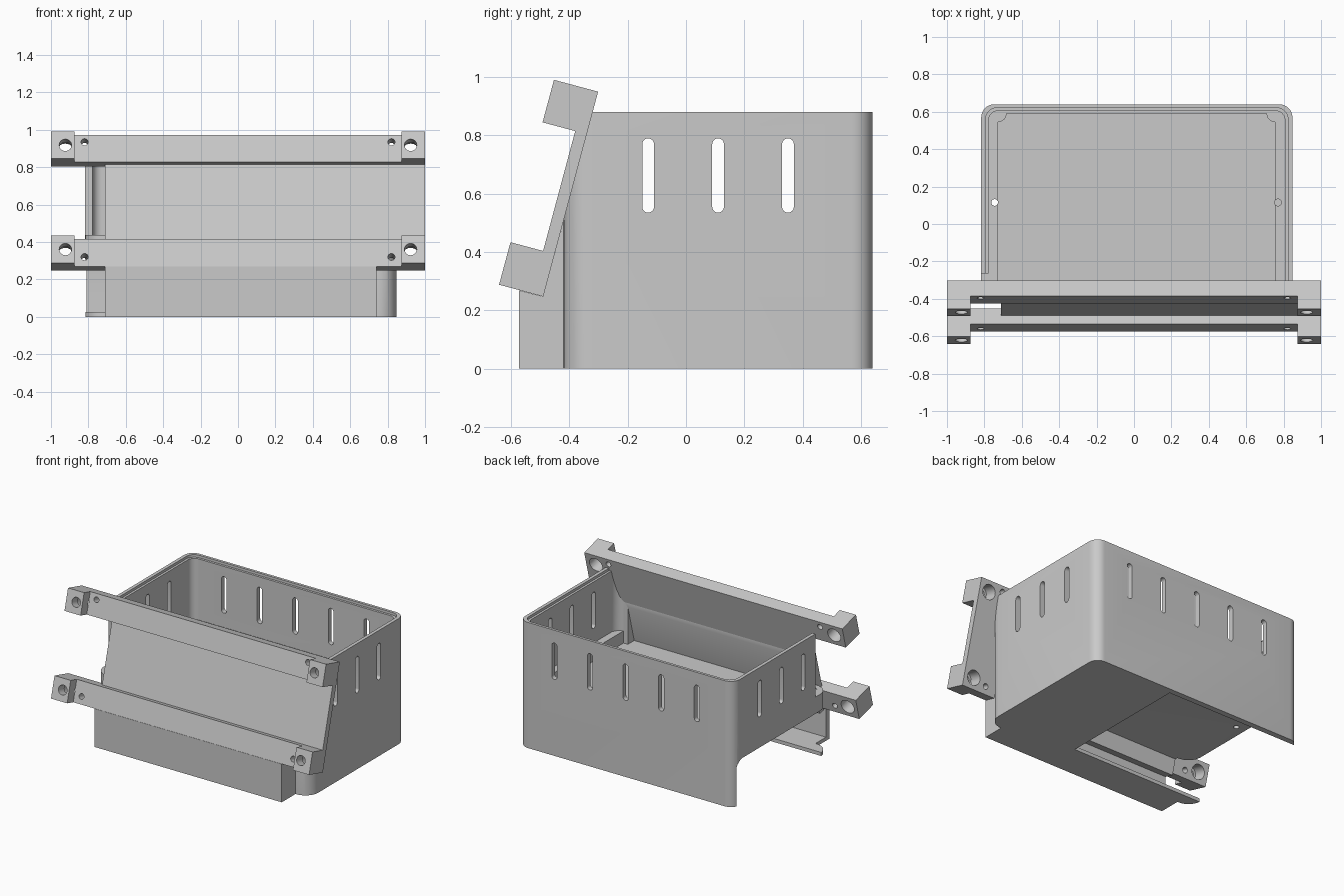
import bpy, bmesh, math
from mathutils import Matrix

if "Cube" in bpy.data.objects:
    bpy.data.objects.remove(bpy.data.objects["Cube"])

grey = bpy.data.materials.new("plain grey")
grey.diffuse_color = (0.59, 0.59, 0.59, 1)
grey.use_nodes = True
grey.node_tree.nodes["Principled BSDF"].inputs["Base Color"].default_value = grey.diffuse_color

# tilted frame of the mounting plate: x, u along the slope, n outward
S, C = math.sin(math.radians(15)), math.cos(math.radians(15))
TILT = Matrix(((1, 0, 0, 0), (0, S, -C, -0.49), (0, C, S, 0.247), (0, 0, 0, 1)))
ALONG_X = Matrix(((0, 0, 1, 0), (1, 0, 0, 0), (0, 1, 0, 0), (0, 0, 0, 1)))   # (y, z) -> x
ALONG_Y = Matrix(((1, 0, 0, 0), (0, 0, 1, 0), (0, 1, 0, 0), (0, 0, 0, 1)))   # (x, z) -> y


def prism(name, pts, depth, matrix=Matrix()):
    """Extrude a 2D outline from depth[0] to depth[1] along local z."""
    bm = bmesh.new()
    face = bm.faces.new([bm.verts.new((a, b, depth[0])) for a, b in pts])
    ext = bmesh.ops.extrude_face_region(bm, geom=[face])
    up = [g for g in ext["geom"] if isinstance(g, bmesh.types.BMVert)]
    bmesh.ops.translate(bm, verts=up, vec=(0, 0, depth[1] - depth[0]))
    bm.transform(matrix)
    bmesh.ops.recalc_face_normals(bm, faces=bm.faces)
    me = bpy.data.meshes.new(name)
    bm.to_mesh(me)
    bm.free()
    ob = bpy.data.objects.new(name, me)
    me.materials.append(grey)
    bpy.context.collection.objects.link(ob)
    return ob


def rect(x0, x1, y0, y1):
    return [(x0, y0), (x1, y0), (x1, y1), (x0, y1)]


def arc(cx, cy, r, a0, a1, n=8):
    angles = [math.radians(a0 + (a1 - a0) * i / n) for i in range(n + 1)]
    return [(cx + r * math.cos(a), cy + r * math.sin(a)) for a in angles]


def rounded(x0, x1, y0, y1, rf, rb):
    """Rectangle with front radius rf and back radius rb."""
    return (arc(x1 - rf, y0 + rf, rf, -90, 0) + arc(x1 - rb, y1 - rb, rb, 0, 90)
            + arc(x0 + rb, y1 - rb, rb, 90, 180) + arc(x0 + rf, y0 + rf, rf, 180, 270))


def disc(x, y, r, n=24):
    return arc(x, y, r, 0, 360, n)[:-1]


def boolean(ob, tool, op="DIFFERENCE"):
    m = ob.modifiers.new("bool", "BOOLEAN")
    m.operation, m.object, m.solver = op, tool, "EXACT"
    bpy.context.view_layer.objects.active = ob
    bpy.ops.object.modifier_apply(modifier="bool")
    bpy.data.objects.remove(tool, do_unlink=True)


def smooth(ob):
    bpy.ops.object.select_all(action="DESELECT")
    ob.select_set(True)
    bpy.context.view_layer.objects.active = ob
    bpy.ops.object.shade_smooth_by_angle(angle=math.radians(30))


# housing: rounded box, sloped at the front, with a lower front bulge
housing = prism("housing", rounded(-0.817, 0.847, -0.42, 0.64, 0.1, 0.07), (0, 0.88))
boolean(housing, prism("slope_cutter", rect(-2, 2, -1, 2), (0, 1), TILT))
bulge = [(-0.573, 0), (-0.573, 0.268), (-0.49, 0.247), (-0.42, 0.508), (-0.3, 0.508), (-0.3, 0)]
boolean(housing, prism("bulge", bulge, (-0.71, 0.74), ALONG_X), "UNION")

# upper cavity, lid rebate, deeper well below the side ledges
FLOOR = 0.35
boolean(housing, prism("cavity", rounded(-0.777, 0.807, -0.385, 0.605, 0.065, 0.05), (0.435, 1.2)))
boolean(housing, prism("rebate", rounded(-0.793, 0.823, -0.4, 0.621, 0.08, 0.06), (0.862, 1.2)))
boolean(housing, prism("well", rect(-0.727, 0.754, -0.385, 0.59), (FLOOR, 0.6)))
front_well = [(-0.455, FLOOR), (-0.3, FLOOR), (-0.3, 0.87), (-0.316, 0.87)]
boolean(housing, prism("front_well", front_well, (-0.69, 0.72), ALONG_X))

# lower chamber open to the left, floor opening, gap at the front left corner
chamber = [(-0.535, 0.025), (0.6, 0.025)] + arc(0.54, 0.26, 0.06, 0, 90) + [
    (-0.44, 0.32), (-0.468, 0.215), (-0.535, 0.233)]
boolean(housing, prism("chamber", chamber, (-1.2, 0.7), ALONG_X))
boolean(housing, prism("floor_opening", rect(-1.2, 0.21, -0.33, 0.6), (-0.5, 0.1)))
boolean(housing, prism("corner_gap", rect(-1.2, -0.71, -1, -0.265), (0.437, 1.5)))

# ventilation slots
for y in (-0.13, 0.11, 0.35):
    boolean(housing, prism("slot", rounded(y - 0.02, y + 0.02, 0.535, 0.79, 0.0199, 0.0199),
                           (-1.5, 1.5), ALONG_X))
for i in range(-2, 3):
    x = 0.02 + 0.276 * i
    boolean(housing, prism("slot", rounded(x - 0.02, x + 0.02, 0.535, 0.79, 0.0199, 0.0199),
                           (0.5, 1), ALONG_Y))

# screw holes in the side ledges
for x in (-0.745, 0.77):
    boolean(housing, prism("screw_hole", disc(x, 0.115, 0.018), (0.29, 0.6)))
smooth(housing)

# corner posts in the well
for name, x, a0 in (("left_post", -0.727, 270), ("right_post", 0.754, 180)):
    smooth(prism(name, [(x, 0.59)] + arc(x, 0.59, 0.045, a0, a0 + 90), (FLOOR - 0.01, 0.435)))

# sloped plate closing the front
prism("sloped_plate", rect(-0.71, 1, 0.14, 0.59), (0, 0.041), TILT)

# mounting bars with raised end blocks and bolt holes
STEP = [(-1, 0), (1, 0), (1, 0.157), (0.875, 0.157), (0.875, 0.087),
        (-0.875, 0.087), (-0.875, 0.157), (-1, 0.157)]
for name, u0, small in (("lower_bar", 0, 0.052), ("upper_bar", 0.577, 0.688)):
    bar = prism(name, STEP, (u0, u0 + 0.151), TILT @ ALONG_Y)
    for s in (-1, 1):
        boolean(bar, prism("bolt", disc(s * 0.923, u0 + 0.0755, 0.033), (-0.1, 0.3), TILT))
        boolean(bar, prism("counterbore", disc(s * 0.923, u0 + 0.0755, 0.05), (-0.1, 0.09), TILT))
        boolean(bar, prism("pin", disc(s * 0.82, small, 0.019, 16), (-0.1, 0.3), TILT))
    smooth(bar)
